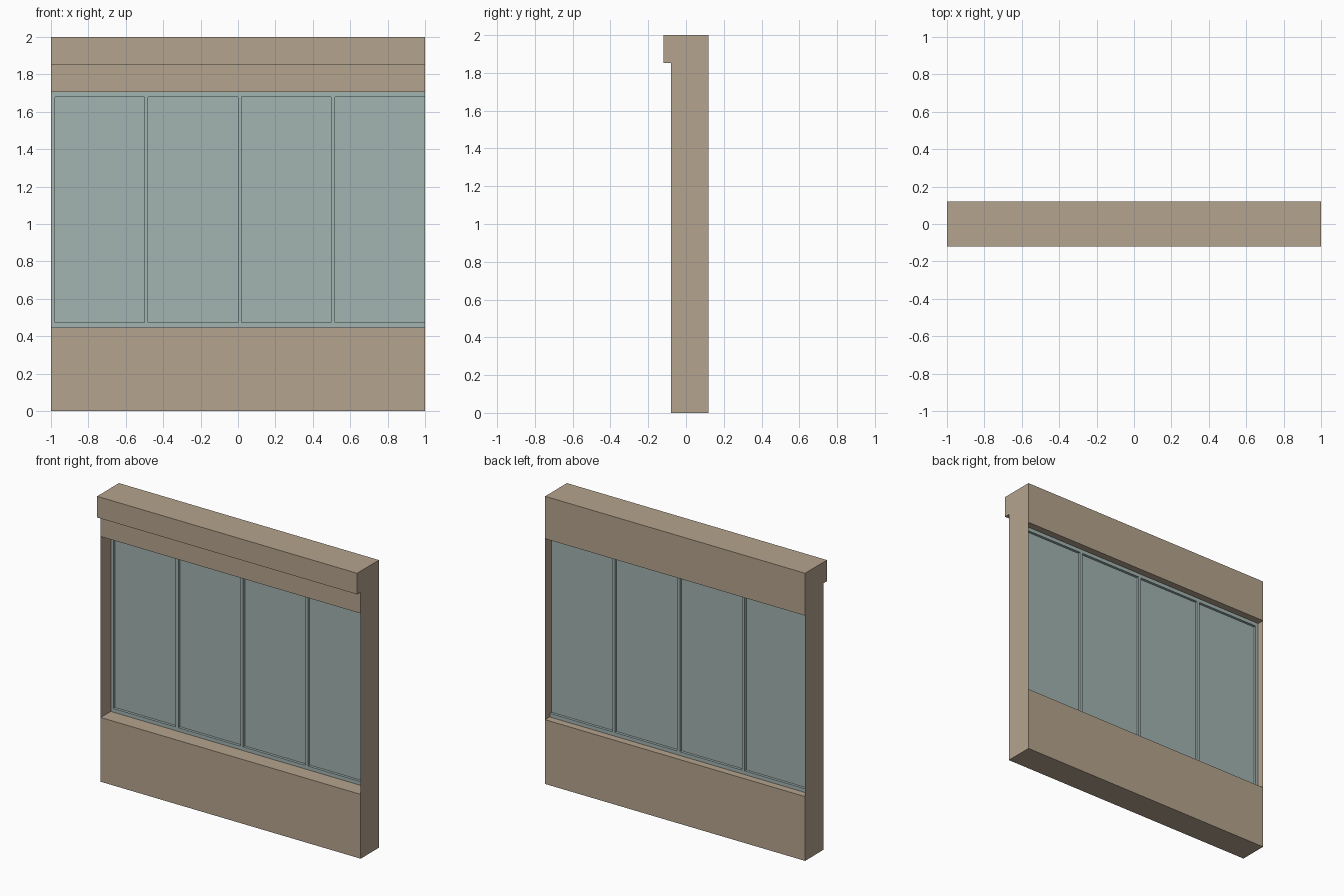
import bpy
import bmesh

cube = bpy.data.objects.get("Cube")
if cube:
    bpy.data.objects.remove(cube, do_unlink=True)

HALF = 1.0                      # half of the wall length
FRONT, BACK = -0.08, 0.12       # wall faces
LEDGE = -0.12                   # front of the projecting ledge
SILL, HEAD, LEDGE_Z, TOP = 0.447, 1.705, 1.853, 2.0
INSET = 0.001                   # keeps the frame just inside the end panels


def make_material(name, color):
    mat = bpy.data.materials.new(name)
    mat.use_nodes = True
    mat.diffuse_color = color
    mat.node_tree.nodes["Principled BSDF"].inputs["Base Color"].default_value = color
    return mat


def make_object(name, bm, mat):
    bmesh.ops.recalc_face_normals(bm, faces=bm.faces)
    mesh = bpy.data.meshes.new(name)
    bm.to_mesh(mesh)
    bm.free()
    mesh.materials.append(mat)
    obj = bpy.data.objects.new(name, mesh)
    bpy.context.collection.objects.link(obj)
    return obj


def prism(name, profile, x0, x1, mat, caps=True):
    """Extrude a (y, z) profile along x."""
    bm = bmesh.new()
    a = [bm.verts.new((x0, y, z)) for y, z in profile]
    b = [bm.verts.new((x1, y, z)) for y, z in profile]
    n = len(profile)
    for i in range(n):
        j = (i + 1) % n
        bm.faces.new((a[i], a[j], b[j], b[i]))
    if caps:
        bm.faces.new(a)
        bm.faces.new(b)
    return make_object(name, bm, mat)


def rect(y0, y1, z0, z1):
    return [(y0, z0), (y1, z0), (y1, z1), (y0, z1)]


def end_panel(name, x, mat):
    """Thin closing sheet with the full wall outline."""
    outline = [(FRONT, 0), (BACK, 0), (BACK, TOP), (LEDGE, TOP),
               (LEDGE, LEDGE_Z), (FRONT, LEDGE_Z)]
    bm = bmesh.new()
    face = bm.faces.new([bm.verts.new((x, y, z)) for y, z in outline])
    obj_normal_sign = 1 if x > 0 else -1
    face.normal_update()
    if face.normal.x * obj_normal_sign < 0:
        face.normal_flip()
    mesh = bpy.data.meshes.new(name)
    bm.to_mesh(mesh)
    bm.free()
    mesh.materials.append(mat)
    bpy.context.collection.objects.link(bpy.data.objects.new(name, mesh))


wall = make_material("tan wall", (0.46, 0.37, 0.27, 1))
glazing = make_material("pale teal glazing", (0.36, 0.456, 0.44, 1))

# Wall: parapet, header with projecting ledge, end panels
prism("lower_wall", rect(FRONT, BACK, 0, SILL), -HALF, HALF, wall, caps=False)
header = [(FRONT, HEAD), (BACK, HEAD), (BACK, TOP), (LEDGE, TOP),
          (LEDGE, LEDGE_Z), (FRONT, LEDGE_Z)]
prism("header_with_ledge", header, -HALF, HALF, wall, caps=False)
end_panel("left_end_panel", HALF, wall)
end_panel("right_end_panel", -HALF, wall)

# Window frame: two rails and evenly spaced mullions
BAR = 0.026
F0, F1 = 0.03, 0.07
x0, x1 = -HALF + INSET, HALF - INSET
prism("bottom_rail", rect(F0, F1, SILL, SILL + BAR), x0, x1, glazing)
prism("top_rail", rect(F0, F1, HEAD - BAR, HEAD), x0, x1, glazing)
for i in range(4):
    x = x0 + 0.499 * i
    prism(f"mullion_{i + 1}", rect(F0, F1, SILL + BAR, HEAD - BAR),
          x, x + 0.02, glazing)

# Glass sheet running behind the mullions
prism("glass", rect(0.048, 0.052, SILL + BAR, HEAD - BAR), x0, x1, glazing)
